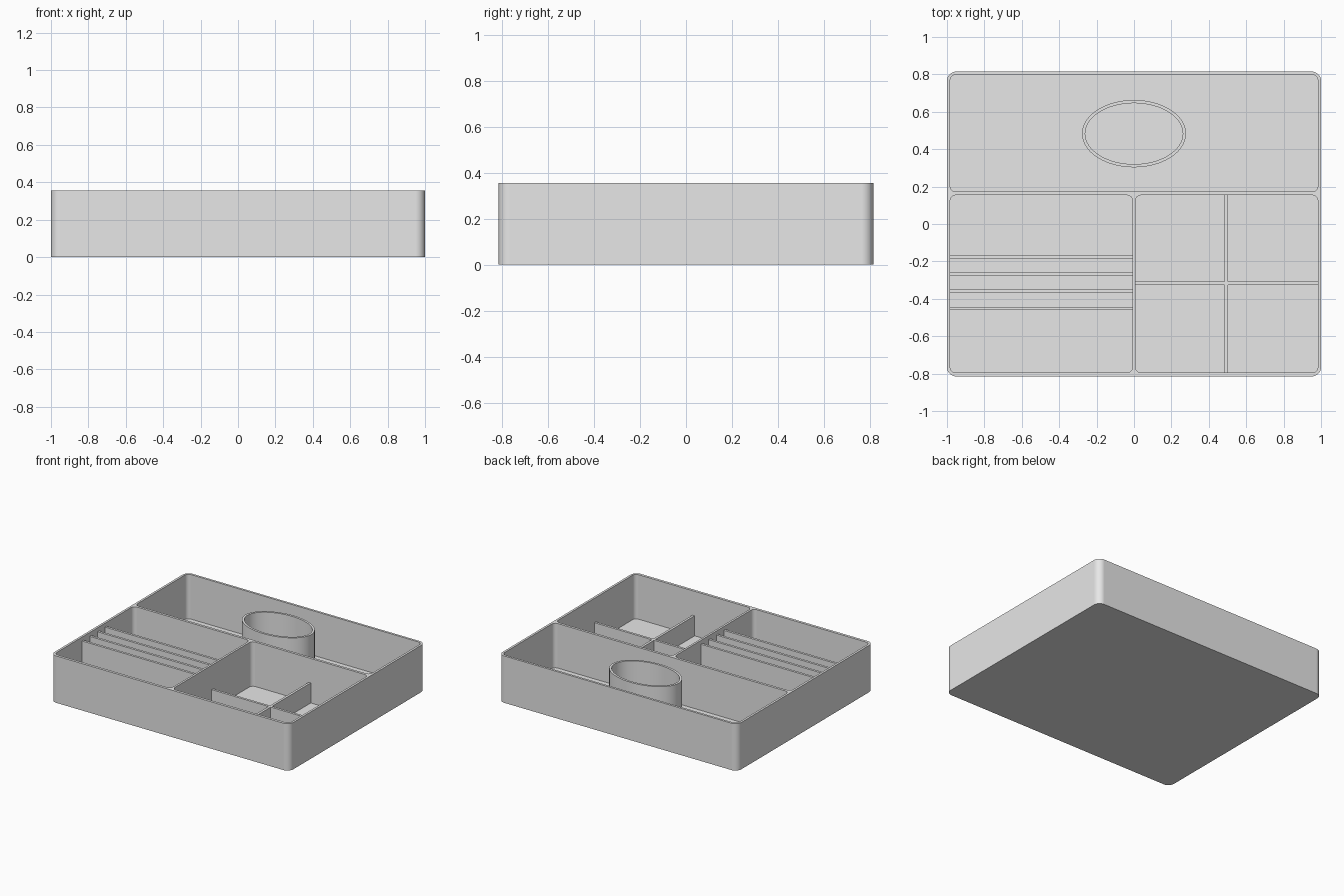
import bpy
import bmesh
from math import cos, sin, pi

cube = bpy.data.objects.get("Cube")
if cube:
    bpy.data.objects.remove(cube, do_unlink=True)

HEIGHT = 0.355
FLOOR = 0.018

grey = bpy.data.materials.new("plain grey")
grey.use_nodes = True
grey.diffuse_color = (0.8, 0.8, 0.8, 1)
bsdf = next(n for n in grey.node_tree.nodes if n.type == "BSDF_PRINCIPLED")
bsdf.inputs["Base Color"].default_value = (0.8, 0.8, 0.8, 1)


def rounded_outline(x0, x1, y0, y1, r, steps=10):
    """Counter-clockwise rectangle with round corners."""
    corners = [(x1 - r, y1 - r), (x0 + r, y1 - r), (x0 + r, y0 + r), (x1 - r, y0 + r)]
    points = []
    for i, (cx, cy) in enumerate(corners):
        for k in range(steps + 1):
            a = (i + k / steps) * pi / 2
            points.append((cx + r * cos(a), cy + r * sin(a)))
    return points


def add_prism(bm, outline, z0, z1):
    low = [bm.verts.new((x, y, z0)) for x, y in outline]
    high = [bm.verts.new((x, y, z1)) for x, y in outline]
    bm.faces.new(low[::-1])
    bm.faces.new(high)
    n = len(outline)
    for i in range(n):
        j = (i + 1) % n
        bm.faces.new((low[i], low[j], high[j], high[i]))


def make_object(name, bm):
    mesh = bpy.data.meshes.new(name)
    bm.to_mesh(mesh)
    bm.free()
    mesh.materials.append(grey)
    obj = bpy.data.objects.new(name, mesh)
    bpy.context.scene.collection.objects.link(obj)
    return obj


def activate(obj):
    bpy.ops.object.select_all(action="DESELECT")
    obj.select_set(True)
    bpy.context.view_layer.objects.active = obj


def smooth(obj):
    activate(obj)
    bpy.ops.object.shade_smooth_by_angle(angle=pi / 6)
    weighted = obj.modifiers.new("even shading", "WEIGHTED_NORMAL")
    weighted.keep_sharp = True


def divider(name, x0, x1, y0, y1, top):
    bm = bmesh.new()
    add_prism(bm, [(x0, y0), (x1, y0), (x1, y1), (x0, y1)], FLOOR - 0.005, top)
    return make_object(name, bm)


# Tray body: a rounded block with three compartments cut from it
bm = bmesh.new()
add_prism(bm, rounded_outline(-1, 1, -0.815, 0.815, 0.05), 0, HEIGHT)
tray = make_object("tray_body", bm)

bm = bmesh.new()
for x0, x1, y0, y1 in [
    (-0.983, 0.983, 0.173, 0.798),
    (-0.983, -0.008, -0.795, 0.154),
    (0.008, 0.983, -0.795, 0.154),
]:
    add_prism(bm, rounded_outline(x0, x1, y0, y1, 0.03), FLOOR, HEIGHT + 0.1)
cutter = make_object("compartment_cutter", bm)
cutter.hide_render = True

cut = tray.modifiers.new("compartments", "BOOLEAN")
cut.operation = "DIFFERENCE"
cut.solver = "EXACT"
cut.object = cutter
activate(tray)
bpy.ops.object.modifier_apply(modifier=cut.name)
bpy.data.objects.remove(cutter, do_unlink=True)
smooth(tray)

# Tall slot dividers in the right front compartment
for i in range(4):
    y = -0.177 - i * 0.0917
    divider(f"slot_divider_{i + 1}", -0.99, -0.004, y - 0.009, y + 0.009, 0.325)

# Low crossed dividers in the left front compartment
divider("cross_divider_long", 0.484, 0.502, -0.8, 0.16, 0.17)
divider("cross_divider_right", 0.004, 0.486, -0.326, -0.308, 0.17)
divider("cross_divider_left", 0.5, 0.99, -0.326, -0.308, 0.17)

# Oval cup holder: an open tube standing on the floor
SIDES = 64
bm = bmesh.new()
rings = []
for rx, ry, z in [
    (0.278, 0.18, FLOOR - 0.005),
    (0.278, 0.18, HEIGHT - 0.003),
    (0.261, 0.163, HEIGHT - 0.003),
    (0.261, 0.163, FLOOR - 0.005),
]:
    angles = [2 * pi * k / SIDES for k in range(SIDES)]
    rings.append([bm.verts.new((rx * cos(a), 0.483 + ry * sin(a), z)) for a in angles])
for lower, upper in zip(rings, rings[1:] + rings[:1]):
    for i in range(SIDES):
        j = (i + 1) % SIDES
        bm.faces.new((lower[i], lower[j], upper[j], upper[i]))
smooth(make_object("oval_cup_holder", bm))
